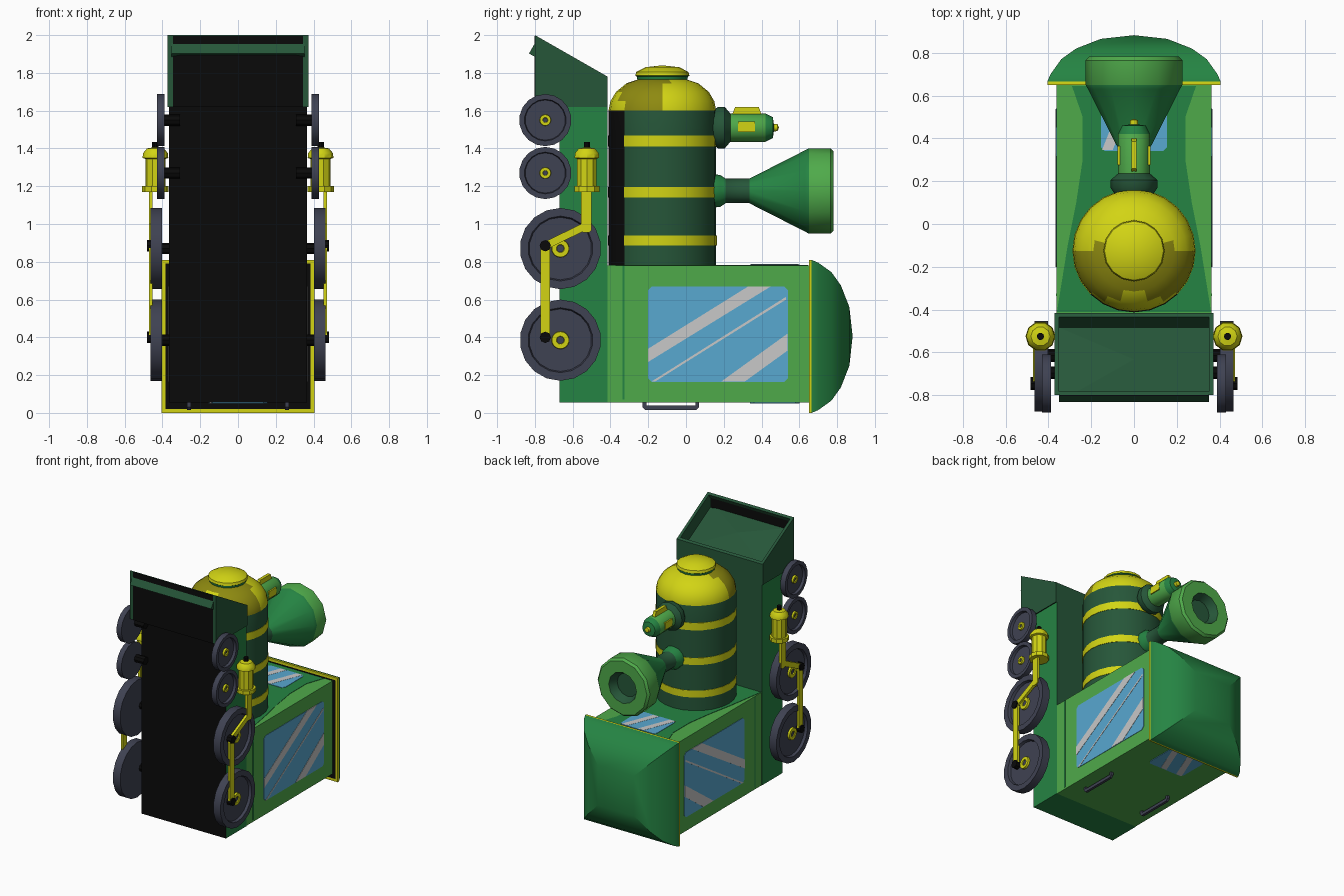
import bpy, bmesh
from math import pi, sin, cos, sqrt, radians
from mathutils import Matrix, Vector

if "Cube" in bpy.data.objects:
    bpy.data.objects.remove(bpy.data.objects["Cube"], do_unlink=True)


def linear(c):
    return c / 12.92 if c <= 0.04045 else ((c + 0.055) / 1.055) ** 2.4


COLOURS = {"light_green": "4FAA4A", "mid_green": "258443", "dark_green": "265639",
           "yellow": "D2D414", "olive": "8E8A10", "black": "0A0A0A",
           "slate": "3F4252", "sky_blue": "58A8D0", "pale_grey": "C8C8C8"}
MATS = {}
for key, code in COLOURS.items():
    rgb = [linear(v / 255) for v in bytes.fromhex(code)] + [1]
    m = bpy.data.materials.new(key)
    m.use_nodes = True
    m.diffuse_color = rgb
    m.node_tree.nodes["Principled BSDF"].inputs["Base Color"].default_value = rgb
    MATS[key] = m

AXES = {"x": Matrix.Rotation(pi / 2, 4, "Y"), "-x": Matrix.Rotation(-pi / 2, 4, "Y"),
        "y": Matrix.Rotation(-pi / 2, 4, "X"), "z": Matrix.Identity(4)}


def finish(name, bm, mats, smooth=None):
    bmesh.ops.recalc_face_normals(bm, faces=bm.faces)
    mesh = bpy.data.meshes.new(name)
    bm.to_mesh(mesh)
    bm.free()
    for key in mats:
        mesh.materials.append(MATS[key])
    ob = bpy.data.objects.new(name, mesh)
    bpy.context.collection.objects.link(ob)
    if smooth:
        bpy.ops.object.select_all(action="DESELECT")
        ob.select_set(True)
        bpy.context.view_layer.objects.active = ob
        bpy.ops.object.shade_smooth_by_angle(angle=radians(smooth))
    return ob


def lathe(name, prof, mats, loc, axis="z", n=16, smooth=35, turn=0.0):
    """Spin (radius, height) points; mats gives one colour per profile segment."""
    if isinstance(mats, str):
        mats = [mats] * (len(prof) - 1)
    keys = list(dict.fromkeys(mats))
    bm = bmesh.new()
    rings = [[bm.verts.new((r * cos(turn + 2 * pi * i / n), r * sin(turn + 2 * pi * i / n), h))
              for i in range(n)] for r, h in prof]
    for a, b, key in zip(rings, rings[1:], mats):
        for i in range(n):
            j = (i + 1) % n
            bm.faces.new((a[i], a[j], b[j], b[i])).material_index = keys.index(key)
    bmesh.ops.remove_doubles(bm, verts=bm.verts, dist=1e-5)
    bm.transform(Matrix.Translation(loc) @ AXES[axis])
    return finish(name, bm, keys, smooth)


def prism(name, pts, lo, hi, axis, mat):
    """Extrude a flat outline along an axis from lo to hi."""
    place = {"x": lambda p, h: (h, p[0], p[1]), "y": lambda p, h: (p[0], h, p[1]),
             "z": lambda p, h: (p[0], p[1], h)}[axis]
    bm = bmesh.new()
    a = [bm.verts.new(place(p, lo)) for p in pts]
    b = [bm.verts.new(place(p, hi)) for p in pts]
    bm.faces.new(a)
    bm.faces.new(b)
    for i in range(len(pts)):
        j = (i + 1) % len(pts)
        bm.faces.new((a[i], a[j], b[j], b[i]))
    return finish(name, bm, [mat])


def rect(x0, x1, y0, y1, c=0.0):
    if not c:
        return [(x0, y0), (x1, y0), (x1, y1), (x0, y1)]
    return [(x0 + c, y0), (x1 - c, y0), (x1, y0 + c), (x1, y1 - c),
            (x1 - c, y1), (x0 + c, y1), (x0, y1 - c), (x0, y0 + c)]


def bar(name, p, q, w, lo, hi, mat):
    p, q = Vector(p), Vector(q)
    d = (q - p).normalized() * w / 2
    s = Vector((-d.y, d.x))
    return prism(name, [p + s, q + s, q - s, p - s], lo, hi, "x", mat)


def paint(ob, mat, rule):
    ob.data.materials.append(MATS[mat])
    for f in ob.data.polygons:
        if rule(f):
            f.material_index = len(ob.data.materials) - 1


# Chassis and cab
chassis = prism("chassis", rect(-0.67, -0.415, 0.055, 1.62), -0.365, 0.365, "x", "mid_green")
paint(chassis, "black", lambda f: f.normal.y < -0.9)
paint(chassis, "dark_green", lambda f: f.normal.y > 0.9)
prism("cab", rect(-0.415, 0.655, 0.055, 0.78), -0.362, 0.362, "x", "light_green")
half = [(0.36, -0.41), (0.31, -0.1), (0.27, 0.1), (0.24, 0.3), (0.24, 0.5), (0.29, 0.645)]
prism("cab_front_shade", half + [(-x, y) for x, y in reversed(half)], 0.779, 0.783, "z", "mid_green")

# Hipped roof with yellow lip
q = sqrt(2)
roof = [(0, 0.65), (0.385, 0.65), (0.405, 0.65), (0.405, 0.665), (0.39, 0.7), (0.34, 0.77),
        (0.27, 0.82), (0.155, 0.865), (0, 0.882)]
lathe("roof", [(r * q, h) for r, h in roof], ["black", "yellow", "yellow"] + ["mid_green"] * 5,
      (0, 0, 0.405), "y", 4, 25, pi / 4)

# Front and rear cab windows
for name, z in (("front", 0.784), ("rear", 0.053)):
    prism(name + "_window", rect(-0.155, 0.155, 0.34, 0.6, 0.02), z - 0.002, z + 0.002, "z", "sky_blue")
    for x in (-0.1, 0.04):
        prism(name + "_window_glint", [(x - 0.05, 0.345), (x, 0.345), (x + 0.1, 0.595), (x + 0.05, 0.595)],
              z - 0.003, z + 0.003, "z", "pale_grey")

# Boiler with bands, dome and cap
prof = [(0, 0.78), (0.285, 0.78)]
mats = ["dark_green"]
for lo, hi in ((0.886, 0.94), (1.14, 1.195), (1.41, 1.468)):
    prof += [(0.285, lo), (0.288, lo), (0.288, hi), (0.285, hi)]
    mats += ["dark_green", "yellow", "yellow", "yellow"]
prof += [(0.285, 1.6), (0.275, 1.65), (0.245, 1.7), (0.19, 1.745), (0.13, 1.765)]
mats += ["dark_green"] + ["yellow"] * 4
boiler = lathe("boiler", prof, mats, (0, -0.125, 0), n=24)
paint(boiler, "black", lambda f: f.center.y < -0.345 and f.center.z < 1.6)
paint(boiler, "olive", lambda f: f.center.z > 1.6 and -0.33 < f.center.y < -0.1)
lathe("dome_cap", [(0.13, 1.75), (0.135, 1.78), (0.143, 1.785), (0.138, 1.805), (0.09, 1.83), (0, 1.84)],
      ["mid_green", "mid_green"] + ["yellow"] * 3, (0, -0.125, 0), n=16)

# Funnel with open mouth
lathe("funnel", [(0, 0.12), (0.088, 0.14), (0.085, 0.18), (0.065, 0.21), (0.065, 0.335), (0.215, 0.63),
                 (0.226, 0.65), (0.226, 0.765), (0.21, 0.782), (0.12, 0.782), (0.09, 0.72), (0, 0.72)],
      ["dark_green", "mid_green", "mid_green", "dark_green", "mid_green", "mid_green"]
      + ["light_green"] * 3 + ["dark_green"] * 2, (0, 0, 1.175), "y", 12)

# Lamp with flange, crest, side panels and tip
lathe("lamp", [(0, 0.12), (0.09, 0.14), (0.11, 0.17), (0.11, 0.205), (0.075, 0.235), (0.075, 0.42),
               (0.055, 0.46), (0.02, 0.465), (0.018, 0.485), (0, 0.492)],
      ["dark_green"] * 4 + ["light_green", "mid_green", "mid_green", "yellow", "yellow"],
      (0, 0, 1.51), "y", 12)
prism("lamp_crest", [(0.245, 1.58), (0.4, 1.58), (0.385, 1.62), (0.26, 1.62)], -0.012, 0.012, "x", "yellow")
prism("lamp_panels", rect(0.275, 0.365, 1.487, 1.542), -0.077, 0.077, "x", "yellow")

# Sloped cowcatcher with a recessed face
catcher = prism("cowcatcher", [(-0.8, 1.62), (-0.8, 2.0), (-0.415, 1.78), (-0.415, 1.62)],
                -0.372, 0.372, "x", "dark_green")
bm = bmesh.new()
bm.from_mesh(catcher.data)
face = max(bm.faces, key=lambda f: f.normal.z)
bmesh.ops.inset_region(bm, faces=[face], thickness=0.03)
inward = face.normal * -0.1
moved = bmesh.ops.extrude_discrete_faces(bm, faces=[face])["faces"]
bmesh.ops.translate(bm, verts=moved[0].verts, vec=inward)
peak = bmesh.ops.poke(bm, faces=moved)["verts"]
bmesh.ops.translate(bm, verts=peak, vec=inward * -0.5)
bm.to_mesh(catcher.data)
bm.free()
paint(catcher, "black", lambda f: f.normal.z < -0.9)
prism("cowcatcher_underside", rect(-0.345, 0.345, 1.62, 1.995), -0.803, -0.798, "y", "black")


def wheel(name, side, r, w, x, y, z):
    lathe(name, [(0, 0), (r, 0), (r, w), (0.8 * r, w), (0.77 * r, w - 0.02), (0.22 * r, w - 0.02),
                 (0.21 * r, w - 0.005), (0.1 * r, w - 0.005), (0.09 * r, w - 0.012), (0, w - 0.012)],
          ["slate"] * 5 + ["yellow"] * 3 + ["slate"], (side * x, y, z), "x" if side > 0 else "-x", 18)
    lathe(name + "_axle", [(0, -0.08), (0.03, -0.08), (0.03, 0.01), (0, 0.01)], "black",
          (side * x, y + 0.05, z), "x" if side > 0 else "-x", 8)


for side, tag in ((1, "left"), (-1, "right")):
    out = "x" if side > 0 else "-x"
    # Side window with diagonal glints
    a, b = side * 0.355, side * 0.365
    prism(tag + "_window", rect(-0.2, 0.54, 0.163, 0.67, 0.02), a, b, "x", "sky_blue")
    for pts in ([(-0.2, 0.27), (0.45, 0.67), (0.33, 0.67), (-0.2, 0.34)],
                [(-0.185, 0.165), (-0.165, 0.165), (0.53, 0.6), (0.53, 0.615)],
                [(0.185, 0.165), (0.31, 0.165), (0.538, 0.33), (0.538, 0.42)]):
        prism(tag + "_window_glint", pts, a, side * 0.367, "x", "pale_grey")
    prism(tag + "_cab_seam", rect(-0.337, -0.325, 0.07, 0.78), a, side * 0.364, "x", "mid_green")

    # Wheels
    for z in (0.385, 0.87):
        wheel(tag + "_drive_wheel", side, 0.215, 0.062, 0.402, -0.665, z)
    for z in (1.27, 1.55):
        wheel(tag + "_lead_wheel", side, 0.138, 0.042, 0.388, -0.745, z)

    # Crank pins and rods
    for z in (0.4, 0.885):
        lathe(tag + "_crank_pin", [(0, 0), (0.03, 0), (0.03, 0.045), (0, 0.045)], "black",
              (side * 0.438, -0.745, z), out, 8)
    a, b = side * 0.452, side * 0.472
    bar(tag + "_coupling_rod", (-0.745, 0.4), (-0.745, 0.885), 0.05, a, b, "yellow")
    bar(tag + "_main_rod", (-0.745, 0.885), (-0.53, 0.99), 0.04, a, b, "yellow")
    prism(tag + "_piston_rod", rect(-0.557, -0.5, 0.955, 1.19, 0.012), a, b, "x", "yellow")

    # Piston cylinder
    lathe(tag + "_piston", [(0, 1.17), (0.07, 1.17), (0.07, 1.2), (0.054, 1.2), (0.054, 1.345), (0.068, 1.35),
                            (0.066, 1.375), (0.045, 1.4), (0.017, 1.405), (0.017, 1.435), (0, 1.435)],
          ["yellow"] * 8 + ["black"] * 2, (side * 0.437, -0.525, 0), n=10)

    # Rear grab handle
    prism(tag + "_handle", [(-0.23, 0.06), (-0.23, 0.03), (-0.215, 0.015), (0.055, 0.015), (0.07, 0.03),
                            (0.07, 0.06), (0.05, 0.06), (0.05, 0.038), (-0.21, 0.038), (-0.21, 0.06)],
          side * 0.25, side * 0.27, "x", "slate")
